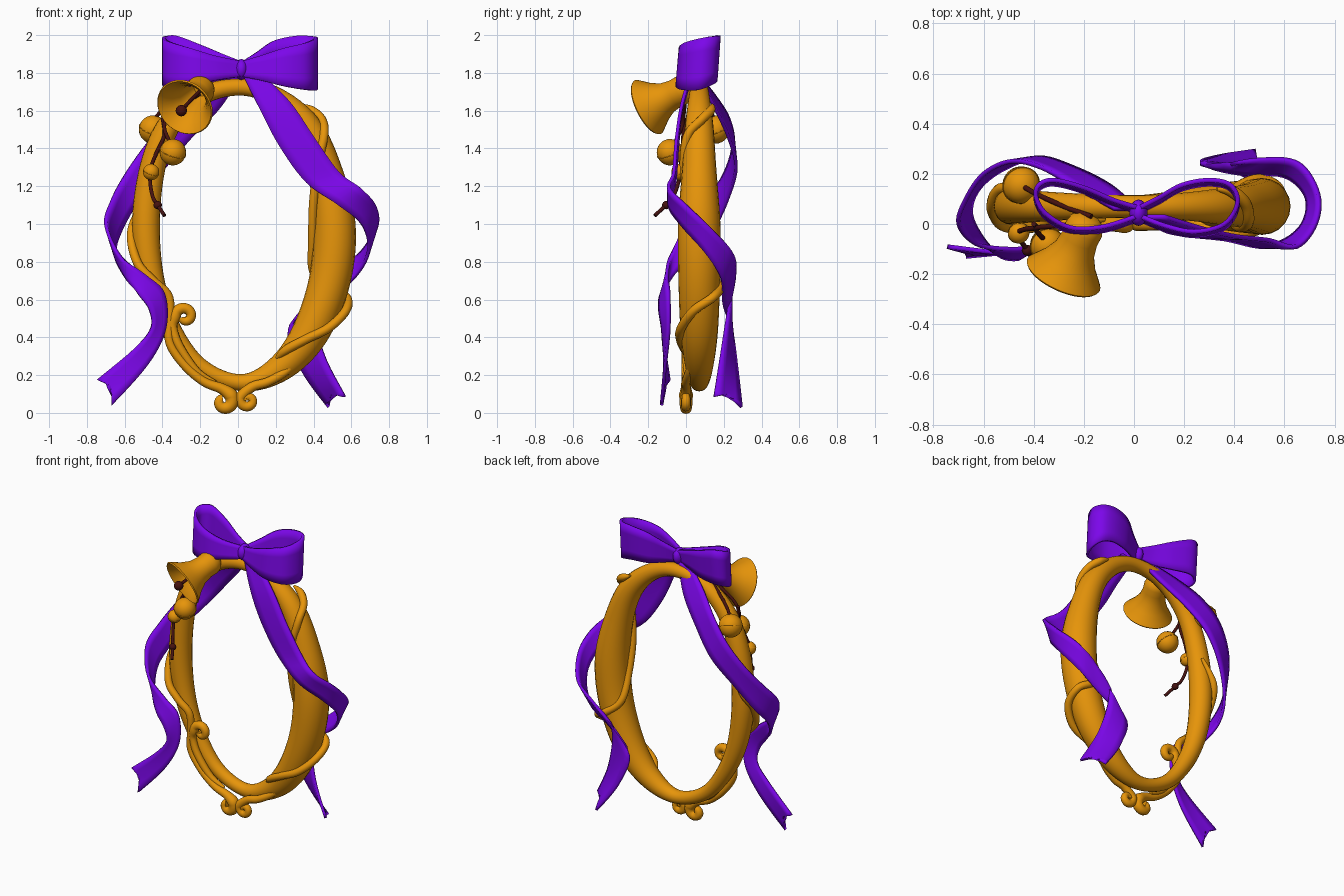
import bpy, bmesh, math
from mathutils import Vector

if "Cube" in bpy.data.objects:
    bpy.data.objects.remove(bpy.data.objects["Cube"])


def material(name, rgb):
    m = bpy.data.materials.new(name)
    m.diffuse_color = (*rgb, 1)
    m.use_nodes = True
    m.node_tree.nodes["Principled BSDF"].inputs["Base Color"].default_value = m.diffuse_color
    return m


GOLD = material("gold", (0.80, 0.30, 0.003))
PURPLE = material("purple", (0.20, 0.002, 0.82))
BROWN = material("brown", (0.06, 0.006, 0.005))


def smooth_path(pts, n=8, cyclic=False):
    """Catmull-Rom through tuples of any size."""
    out, N = [], len(pts)
    get = lambda i: pts[i % N] if cyclic else pts[max(0, min(N - 1, i))]
    for i in range(N if cyclic else N - 1):
        P = [get(i + k) for k in (-1, 0, 1, 2)]
        for s in range(n):
            t = s / n
            out.append(tuple(0.5 * (2 * b + (c - a) * t + (2 * a - 5 * b + 4 * c - d) * t * t
                                    + (3 * b - a - 3 * c + d) * t ** 3) for a, b, c, d in zip(*P)))
    if not cyclic:
        out.append(tuple(pts[-1]))
    return out


def finish(ob, mat, angle=50):
    bpy.ops.object.select_all(action='DESELECT')
    bpy.context.view_layer.objects.active = ob
    ob.select_set(True)
    if ob.type == 'CURVE':
        bpy.ops.object.convert(target='MESH')
        ob = bpy.context.object
    ob.data.materials.clear()
    ob.data.materials.append(mat)
    bpy.ops.object.shade_smooth_by_angle(angle=math.radians(angle))
    return ob


def tube(name, pts, mat, cyclic=False, n=8, sides=4):
    """Round tube through (x, y, z, radius) points."""
    path = smooth_path(pts, n, cyclic)
    cu = bpy.data.curves.new(name, 'CURVE')
    cu.dimensions = '3D'
    cu.bevel_depth, cu.bevel_resolution, cu.use_fill_caps = 1.0, sides, True
    sp = cu.splines.new('POLY')
    sp.points.add(len(path) - 1)
    for p, (x, y, z, r) in zip(sp.points, path):
        p.co, p.radius = (x, y, z, 1), r
    sp.use_cyclic_u = cyclic
    ob = bpy.data.objects.new(name, cu)
    bpy.context.collection.objects.link(ob)
    return finish(ob, mat)


def ribbon(name, stations, notch=0.0, n=6, across=4):
    """Strip between two edges; a station is (edge a xyz, edge b xyz)."""
    bm = bmesh.new()
    rows = smooth_path(stations, n)
    grid = []
    for k, r in enumerate(rows):
        a, b = Vector(r[:3]), Vector(r[3:])
        pull = Vector()
        if notch and k == len(rows) - 1:
            q = rows[k - 1]
            pull = ((Vector(q[:3]) + Vector(q[3:])) - a - b).normalized() * notch
        row = []
        for j in range(across + 1):
            t = j / across
            row.append(bm.verts.new(a.lerp(b, t) + pull * (1 - abs(2 * t - 1))))
        grid.append(row)
    for r0, r1 in zip(grid, grid[1:]):
        for j in range(across):
            bm.faces.new((r0[j], r0[j + 1], r1[j + 1], r1[j]))
    me = bpy.data.meshes.new(name)
    bm.to_mesh(me)
    ob = bpy.data.objects.new(name, me)
    bpy.context.collection.objects.link(ob)
    s = ob.modifiers.new("thickness", 'SOLIDIFY')
    s.thickness, s.offset = 0.018, 0
    return finish(ob, PURPLE)


def ball(name, loc, r, mat, scale=(1, 1, 1)):
    bpy.ops.mesh.primitive_uv_sphere_add(segments=24, ring_count=14, radius=r, location=loc)
    ob = bpy.context.object
    ob.name, ob.scale = name, scale
    return finish(ob, mat)


def scroll(cx, cz, r, start, turn, w, y=0.0):
    """Points of a shrinking spiral, turn in degrees (sign = direction)."""
    pts = []
    for i in range(10):
        t = i / 9
        a = math.radians(start + turn * t)
        rr = r * (1 - 0.72 * t)
        pts.append((cx + rr * math.cos(a), y, cz + rr * math.sin(a), w * (1.1 - 0.35 * t)))
    return pts


# main hoop, thick on the right and thin on the left
hoop = [(.02, 1.725, .045), (.2, 1.67, .055), (.36, 1.52, .075), (.455, 1.3, .09), (.51, 1.0, .112),
        (.485, .7, .11), (.38, .42, .098), (.22, .235, .072), (.02, .16, .045), (-.2, .245, .045),
        (-.36, .45, .055), (-.455, .7, .066), (-.487, 1.0, .073), (-.452, 1.3, .068),
        (-.36, 1.53, .06), (-.19, 1.68, .05)]
tube("hoop", [(x, .07, z, r) for x, z, r in hoop], GOLD, True, 8, 8)

# vines wound round the hoop, with scrolled ends
v = .024
tube("right_vine", [(.33, .14, 1.63, .008), (.39, .13, 1.60, v), (.445, .08, 1.55, v), (.455, .01, 1.47, v),
                    (.425, -.01, 1.32, v), (.40, .01, 1.12, v), (.395, .06, .92, v), (.40, .13, .75, v),
                    (.49, .175, .66, v), (.575, .14, .61, v), (.57, .04, .54, v), (.48, -.025, .45, v),
                    (.36, -.03, .39, v), (.25, .0, .33, v), (.2, .04, .28, .01)], GOLD)
tube("lower_right_vine", [(.36, .05, .33, .01), (.26, .02, .225, .022), (.16, .0, .165, .024), (.08, 0, .14, .026)]
     + scroll(.052, .066, .042, 140, 400, .026), GOLD)
tube("left_vine", [(-.44, .14, 1.2, .01), (-.53, .14, 1.05, v), (-.565, .07, .93, v), (-.53, 0, .79, v),
                   (-.45, -.015, .7, v), (-.37, -.005, .62, v), (-.36, 0, .5, v), (-.36, 0, .37, v),
                   (-.28, 0, .25, v), (-.18, 0, .165, v), (-.09, 0, .13, .028)]
     + scroll(-.075, .06, .05, 50, -300, .033), GOLD)
tube("left_scroll", [(-.12, .02, .16, .012), (-.22, .01, .22, .022), (-.31, 0, .35, .024), (-.345, 0, .45, .024)]
     + scroll(-.282, .51, .054, 185, -350, .028), GOLD)

# large bell: lathed hollow profile, turned along its axis
mouth = Vector((-.28, -.20, 1.62))
axis = Vector((-.37, -.83, -.41)).normalized()
profile = [(0, -.28), (.04, -.273), (.068, -.25), (.078, -.215), (.075, -.17), (.084, -.115), (.112, -.06),
           (.142, -.02), (.158, .002), (.152, .01), (.13, -.01), (.098, -.06), (.073, -.115),
           (.063, -.18), (.045, -.24), (0, -.255)]
bm = bmesh.new()
vs = [bm.verts.new((r, 0, h)) for r, h in profile]
es = [bm.edges.new(e) for e in zip(vs, vs[1:])]
bmesh.ops.spin(bm, geom=vs + es, cent=(0, 0, 0), axis=(0, 0, 1), angle=2 * math.pi, steps=40)
bmesh.ops.remove_doubles(bm, verts=bm.verts, dist=1e-4)
bmesh.ops.recalc_face_normals(bm, faces=bm.faces)
me = bpy.data.meshes.new("bell")
bm.to_mesh(me)
bell = bpy.data.objects.new("bell", me)
bpy.context.collection.objects.link(bell)
bell.location = mouth
bell.rotation_euler = axis.to_track_quat('Z', 'Y').to_euler()
finish(bell, GOLD)

# clapper
tube("clapper_rod", [(-.19, -.02, 1.715, .01), (-.25, -.13, 1.655, .01), (-.30, -.22, 1.60, .01)], BROWN)
ball("clapper_ball", (-.30, -.22, 1.60), .03, BROWN)

# jingle balls with seam rims
for name, loc, r in (("front_jingle", (-.345, -.085, 1.38), .07), ("back_jingle", (-.45, .155, 1.5), .075),
                     ("small_jingle", (-.46, -.035, 1.275), .043)):
    ball(name, loc, r, GOLD)
    bpy.ops.mesh.primitive_torus_add(location=loc, rotation=(.35, .3, 0), major_segments=32, minor_segments=6,
                                     major_radius=r, minor_radius=r * .04)
    bpy.context.object.name = name + "_seam"
    finish(bpy.context.object, GOLD)

# cords holding the jingles
c = .01
tube("back_cord", [(-.17, .03, 1.75, c), (-.28, .07, 1.68, c), (-.39, .12, 1.61, c), (-.45, .155, 1.55, c)], BROWN)
tube("front_cord", [(-.2, .0, 1.69, c), (-.34, -.01, 1.6, c), (-.39, -.02, 1.52, c), (-.36, -.06, 1.43, c)], BROWN)
tube("long_cord", [(-.40, .0, 1.56, c), (-.39, -.015, 1.47, c), (-.43, -.02, 1.38, c), (-.46, -.03, 1.3, c),
                   (-.465, -.04, 1.22, c), (-.45, -.07, 1.14, c), (-.425, -.105, 1.10, c),
                   (-.39, -.165, 1.045, c)], BROWN)
ball("cord_knot", (-.425, -.105, 1.1), .022, BROWN)

# bow loops: (x, y, low z, high z) round each loop, and the knot; the top edge leans back
loops = {"left_bow_loop": [(.02, .06, 1.78, 1.86), (-.08, .09, 1.77, 1.90), (-.2, .14, 1.76, 1.95),
                           (-.32, .17, 1.76, 1.995), (-.38, .15, 1.75, 1.995), (-.39, .1, 1.73, 1.98),
                           (-.35, .035, 1.72, 1.96), (-.25, -.02, 1.73, 1.93), (-.12, -.015, 1.76, 1.89),
                           (.02, .03, 1.78, 1.86)],
         "right_bow_loop": [(.02, .06, 1.78, 1.86), (.1, .1, 1.77, 1.91), (.19, .15, 1.76, 1.97),
                            (.30, .17, 1.76, 1.995), (.385, .15, 1.74, 1.995), (.413, .08, 1.71, 1.985),
                            (.36, -.005, 1.71, 1.96), (.24, -.035, 1.73, 1.93), (.12, -.01, 1.76, 1.89),
                            (.02, .03, 1.78, 1.86)]}
for name, st in loops.items():
    ribbon(name, [(x, y - .012, lo, x, y + .005, hi) for x, y, lo, hi in st])
ball("bow_knot", (.018, .045, 1.818), .05, PURPLE, (.72, 1.05, 1.1))

# ribbon tails spiralling down both sides of the hoop
ribbon("right_ribbon_tail", [
    (.03, .03, 1.78, .12, .03, 1.8), (.12, -.025, 1.6, .28, -.02, 1.64), (.22, -.045, 1.41, .41, -.05, 1.45),
    (.36, -.06, 1.22, .54, -.065, 1.27), (.53, -.09, 1.10, .65, -.09, 1.19), (.66, -.02, .99, .725, 0, 1.10),
    (.69, .10, .85, .735, .12, .99), (.60, .19, .70, .66, .24, .86), (.42, .20, .57, .53, .26, .75),
    (.265, .24, .44, .40, .235, .60), (.335, .27, .23, .45, .19, .32), (.48, .295, .03, .565, .15, .085)], .05)
ribbon("left_ribbon_tail", [
    (-.08, .06, 1.79, .01, .06, 1.78), (-.24, .15, 1.68, -.09, .15, 1.62), (-.37, .225, 1.56, -.24, .225, 1.46),
    (-.49, .25, 1.42, -.38, .265, 1.3), (-.60, .2, 1.26, -.52, .22, 1.13), (-.67, .1, 1.12, -.62, .14, .96),
    (-.70, 0, 1.0, -.65, .04, .84), (-.63, -.08, .84, -.595, -.07, .72), (-.49, -.10, .73, -.53, -.13, .63),
    (-.39, -.09, .63, -.47, -.14, .55), (-.385, -.09, .44, -.46, -.125, .45),
    (-.48, -.11, .25, -.55, -.115, .34), (-.67, -.13, .04, -.745, -.09, .175)], .05)
